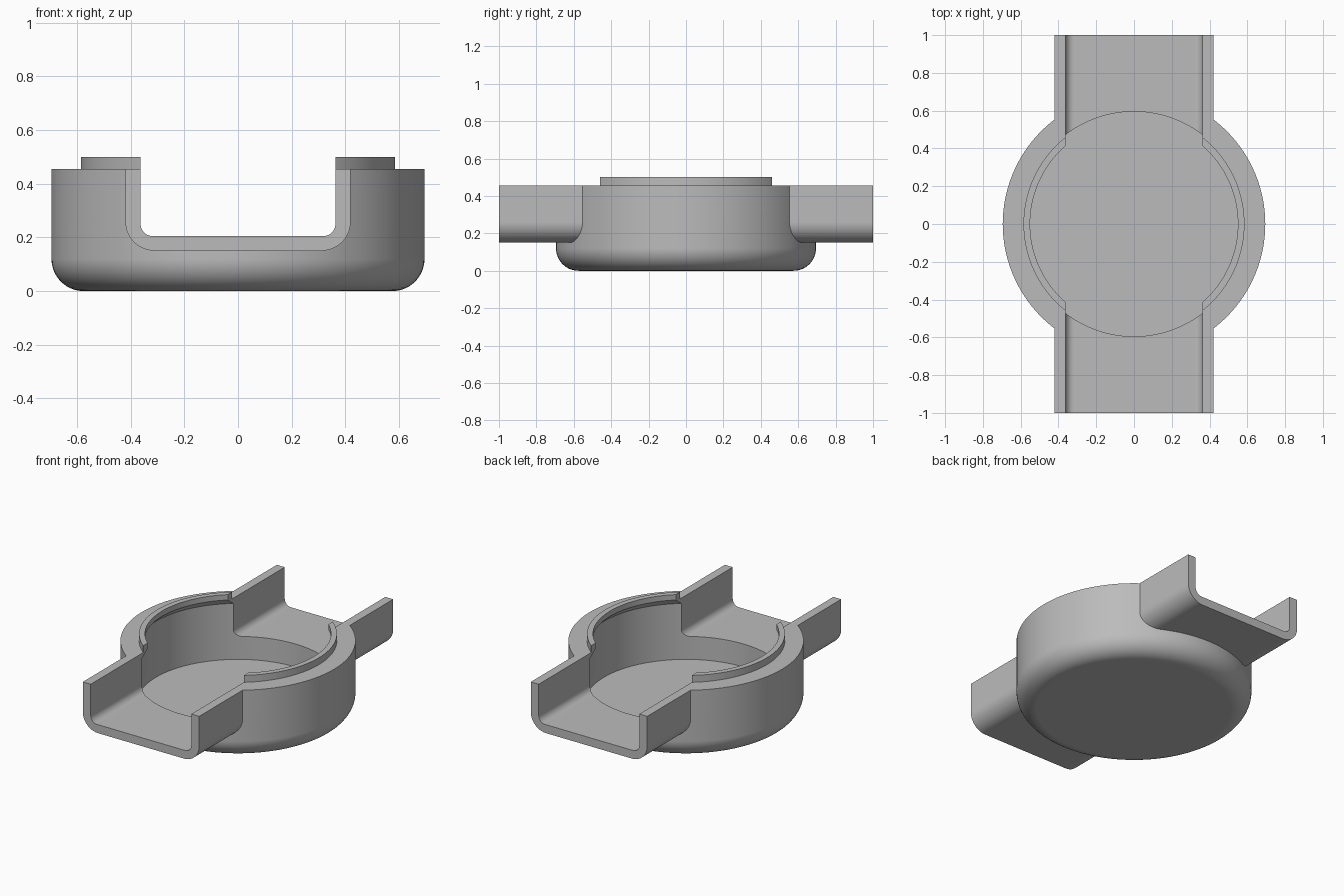
import bpy, bmesh, math
from mathutils import Matrix

default = bpy.data.objects.get("Cube")
if default:
    bpy.data.objects.remove(default, do_unlink=True)

grey = bpy.data.materials.new("plain grey")
grey.use_nodes = True
colour = (0.5, 0.5, 0.5, 1)
grey.diffuse_color = colour
grey.node_tree.nodes["Principled BSDF"].inputs["Base Color"].default_value = colour


def finish(name, bm):
    bmesh.ops.remove_doubles(bm, verts=bm.verts, dist=1e-5)
    bmesh.ops.recalc_face_normals(bm, faces=bm.faces)
    mesh = bpy.data.meshes.new(name)
    bm.to_mesh(mesh)
    bm.free()
    mesh.materials.append(grey)
    obj = bpy.data.objects.new(name, mesh)
    bpy.context.collection.objects.link(obj)
    return obj


def arc(cx, cz, r, start, end, steps):
    angles = [math.radians(start + (end - start) * i / steps) for i in range(steps + 1)]
    return [(cx + r * math.cos(a), cz + r * math.sin(a)) for a in angles]


def lathe(name, profile, sides=128):
    """Spin an (r, z) profile that starts and ends on the axis."""
    bm = bmesh.new()
    verts = [bm.verts.new((r, 0, z)) for r, z in profile]
    edges = [bm.edges.new(pair) for pair in zip(verts, verts[1:])]
    bmesh.ops.spin(bm, geom=verts + edges, cent=(0, 0, 0), axis=(0, 0, 1),
                   angle=2 * math.pi, steps=sides, use_merge=True)
    return finish(name, bm)


def trough(name, half_width, bottom, top, fillet, half_length):
    """Extrude a U-shaped outline with rounded lower corners along y."""
    right = arc(half_width - fillet, bottom + fillet, fillet, -90, 0, 12)
    right.append((half_width, top))
    outline = right + [(-x, z) for x, z in reversed(right)]
    bm = bmesh.new()
    face = bm.faces.new([bm.verts.new((x, -half_length, z)) for x, z in outline])
    ext = bmesh.ops.extrude_face_region(bm, geom=[face])
    moved = [v for v in ext["geom"] if isinstance(v, bmesh.types.BMVert)]
    bmesh.ops.translate(bm, verts=moved, vec=(0, 2 * half_length, 0))
    return finish(name, bm)


def combine(target, tool, operation):
    mod = target.modifiers.new(operation.lower(), "BOOLEAN")
    mod.operation = operation
    mod.solver = "EXACT"
    mod.object = tool
    bpy.ops.object.select_all(action="DESELECT")
    bpy.context.view_layer.objects.active = target
    target.select_set(True)
    bpy.ops.object.modifier_apply(modifier=mod.name)
    bpy.data.objects.remove(tool, do_unlink=True)


RIM, LIP = 0.455, 0.5

# Round cup with a filleted base and a raised lip
cup = lathe("round_channel_cup",
            [(0, 0)] + arc(0.575, 0.12, 0.12, -90, 0, 14)
            + [(0.695, RIM), (0.585, RIM), (0.585, LIP), (0, LIP)])

# Open channel running front to back through the cup
combine(cup, trough("channel_shell", 0.42, 0.15, RIM, 0.11, 1.0), "UNION")

# Hollow of the cup, narrowing under the lip
hollow = lathe("cup_hollow", [(0, 0.055), (0.595, 0.055), (0.595, 0.42),
                              (0.55, 0.465), (0.55, 0.7), (0, 0.7)])
combine(cup, hollow, "DIFFERENCE")

# Inside of the channel
combine(cup, trough("channel_hollow", 0.363, 0.205, 0.8, 0.045, 1.2), "DIFFERENCE")

bpy.context.view_layer.objects.active = cup
cup.select_set(True)
bpy.ops.object.shade_smooth_by_angle(angle=math.radians(30))
weighted = cup.modifiers.new("even shading", "WEIGHTED_NORMAL")
weighted.keep_sharp = True
